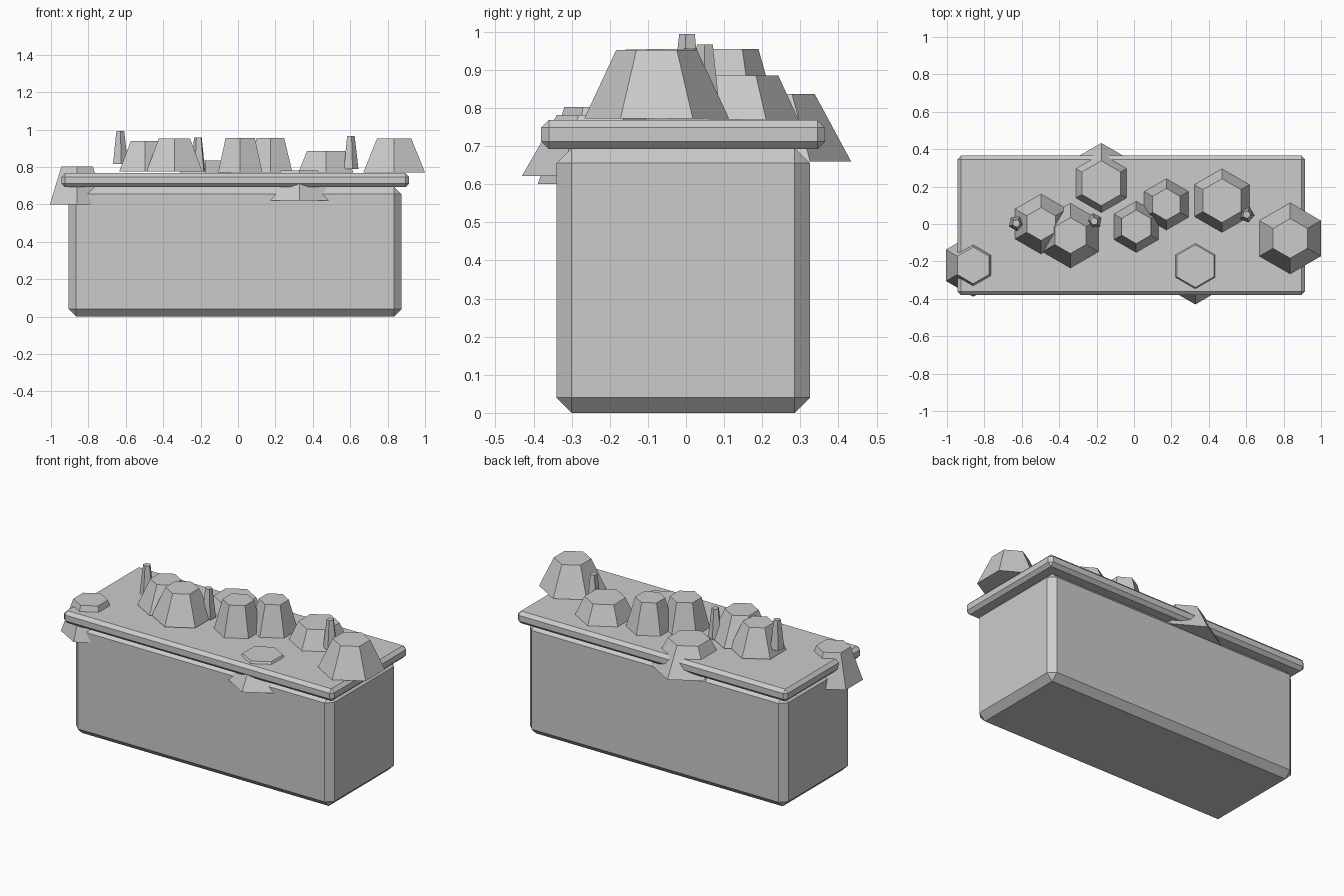
import bpy
import math


def beveled_box(name, lo, hi, bevel):
    size = [b - a for a, b in zip(lo, hi)]
    centre = [(a + b) / 2 for a, b in zip(lo, hi)]
    bpy.ops.mesh.primitive_cube_add(size=1, location=centre)
    ob = bpy.context.object
    ob.name = name
    ob.scale = size
    bpy.ops.object.transform_apply(location=False, rotation=False, scale=True)
    mod = ob.modifiers.new("chamfer", "BEVEL")
    mod.width = bevel
    mod.segments = 1
    return ob


def frustum(name, sides, x, y, z0, z1, r0, r1, turn=0.0):
    bpy.ops.mesh.primitive_cone_add(
        vertices=sides, radius1=r0, radius2=r1, depth=z1 - z0,
        location=(x, y, (z0 + z1) / 2), rotation=(0, 0, turn))
    bpy.context.object.name = name


# planter body and the overhanging rim slab
beveled_box("planter_body", (-0.905, -0.34, 0), (0.875, 0.325, 0.695), 0.04)
beveled_box("planter_rim", (-0.945, -0.38, 0.692), (0.915, 0.365, 0.768), 0.02)

# hexagonal leaf clumps: x, y, bottom z, top z, bottom radius, top radius
clumps = [
    (-0.497, 0.000, 0.775, 0.940, 0.16, 0.088),
    (-0.340, -0.062, 0.775, 0.953, 0.173, 0.096),
    (-0.175, 0.218, 0.660, 0.836, 0.215, 0.12),
    (0.012, -0.015, 0.770, 0.955, 0.137, 0.09),
    (0.173, 0.105, 0.770, 0.955, 0.137, 0.085),
    (0.470, 0.125, 0.770, 0.885, 0.17, 0.117),
    (0.835, -0.077, 0.772, 0.952, 0.19, 0.106),
    (-0.860, -0.221, 0.600, 0.802, 0.168, 0.098),
    (0.328, -0.225, 0.622, 0.781, 0.205, 0.114),
]
for i, c in enumerate(clumps):
    frustum(f"leaf_clump_{i + 1}", 6, *c)

# thin five-sided flower stalks: x, y, bottom z, top z
stalks = [(-0.630, 0.004, 0.815, 0.994),
          (-0.213, 0.015, 0.775, 0.957),
          (0.602, 0.050, 0.790, 0.966)]
for i, s in enumerate(stalks):
    frustum(f"flower_stalk_{i + 1}", 5, *s, 0.042, 0.022, math.radians(-30 + 40 * i))
